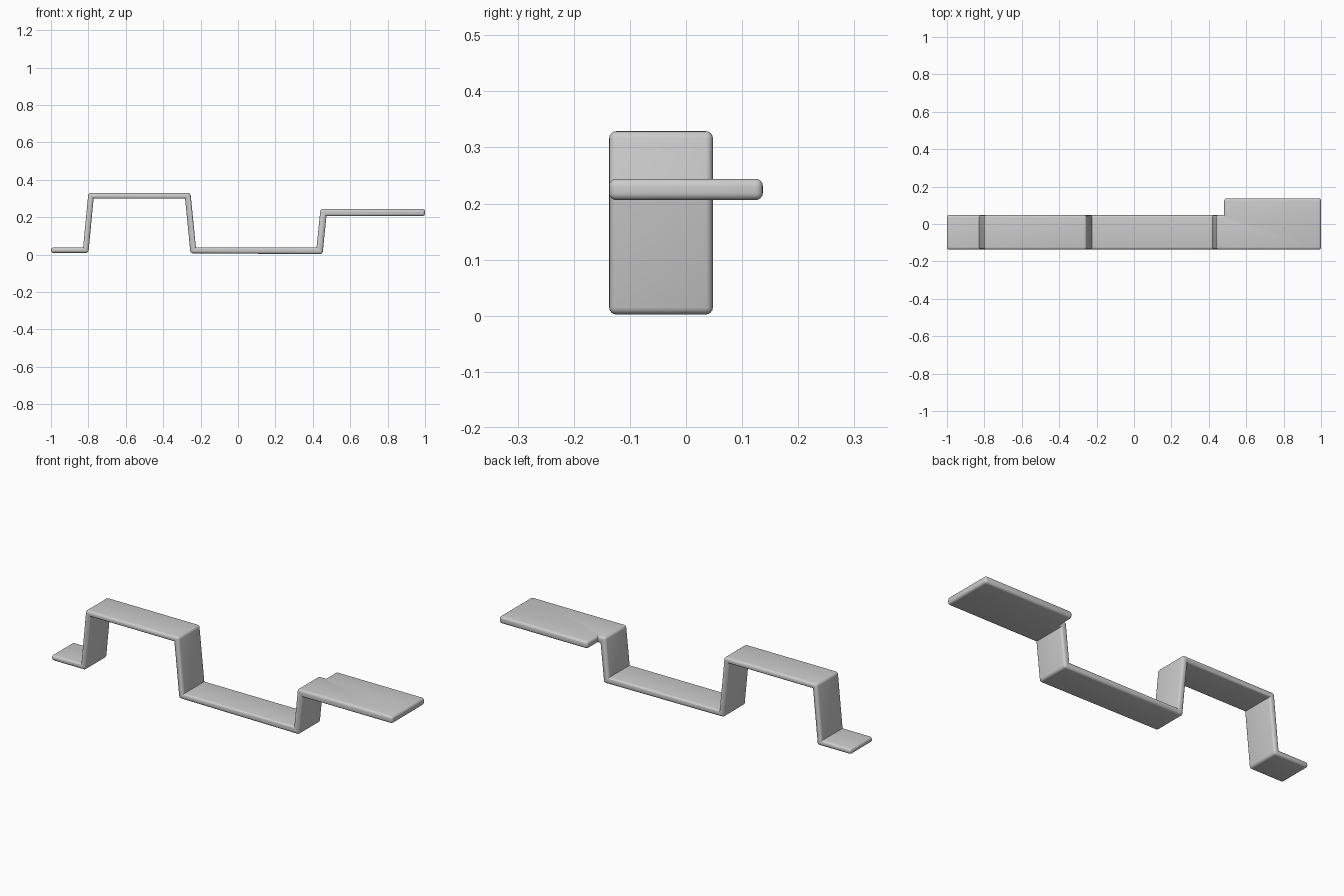
import bpy
import bmesh
import math

if "Cube" in bpy.data.objects:
    bpy.data.objects.remove(bpy.data.objects["Cube"])

# Strip profile in x/z as (upper point, lower point) pairs, left to right
STATIONS = [
    ((-1.00, 0.038), (-1.00, 0.009)),
    ((-0.828, 0.038), (-0.80, 0.009)),
    ((-0.80, 0.329), (-0.772, 0.299)),
    ((-0.254, 0.329), (-0.283, 0.299)),
    ((-0.225, 0.038), (-0.254, 0.007)),
    ((0.42, 0.038), (0.452, 0.002)),
    ((0.441, 0.244), (0.473, 0.206)),
    ((0.482, 0.244), (0.482, 0.206)),
    ((1.00, 0.244), (1.00, 0.206)),
]
FRONT, BACK, TAB_BACK = -0.137, 0.048, 0.137
RADIUS = 0.013

bm = bmesh.new()


def block(a, b, y0, y1):
    """Six-sided block between two profile stations."""
    ring = [a[0], b[0], b[1], a[1]]
    near = [bm.verts.new((x, y0, z)) for x, z in ring]
    far = [bm.verts.new((x, y1, z)) for x, z in ring]
    bm.faces.new(near)
    bm.faces.new(far[::-1])
    for i in range(4):
        j = (i + 1) % 4
        bm.faces.new((near[i], far[i], far[j], near[j]))


# Bent strip, then the widening of the right-hand plate
for a, b in zip(STATIONS, STATIONS[1:]):
    block(a, b, FRONT, BACK)
block(STATIONS[-2], STATIONS[-1], BACK, TAB_BACK)

# Weld blocks, drop the inner walls and merge coplanar faces
bmesh.ops.remove_doubles(bm, verts=bm.verts[:], dist=1e-4)
inner = [f for f in bm.faces if all(len(e.link_faces) > 2 for e in f.edges)]
centres = {}
for f in bm.faces:
    key = tuple(round(c, 4) for c in f.calc_center_median())
    centres.setdefault(key, []).append(f)
inner = {f for group in centres.values() if len(group) > 1 for f in group}
# Walls shared by two blocks may already be one face: its edges are over-connected
for a in STATIONS[1:-1]:
    pts = {(round(p[0], 4), round(p[1], 4)) for p in a}
    for f in bm.faces:
        if {(round(v.co.x, 4), round(v.co.z, 4)) for v in f.verts} == pts:
            if max(v.co.y for v in f.verts) < BACK + 0.01:
                inner.add(f)
bmesh.ops.delete(bm, geom=list(inner), context='FACES')
bmesh.ops.recalc_face_normals(bm, faces=bm.faces[:])
bmesh.ops.dissolve_limit(bm, angle_limit=0.004, verts=bm.verts[:], edges=bm.edges[:])
bmesh.ops.recalc_face_normals(bm, faces=bm.faces[:])

# Round every outward edge, leave the inner bends crisp
convex = [e for e in bm.edges if e.is_manifold and e.calc_face_angle_signed() > 0.3]
bmesh.ops.bevel(bm, geom=convex, offset=RADIUS, offset_type='OFFSET', segments=4,
                profile=0.5, affect='EDGES', clamp_overlap=False)

mesh = bpy.data.meshes.new("bent_strip")
bm.to_mesh(mesh)
bm.free()
strip = bpy.data.objects.new("bent_strip", mesh)
bpy.context.collection.objects.link(strip)
bpy.context.view_layer.objects.active = strip
strip.select_set(True)
bpy.ops.object.shade_smooth_by_angle(angle=math.radians(30))
